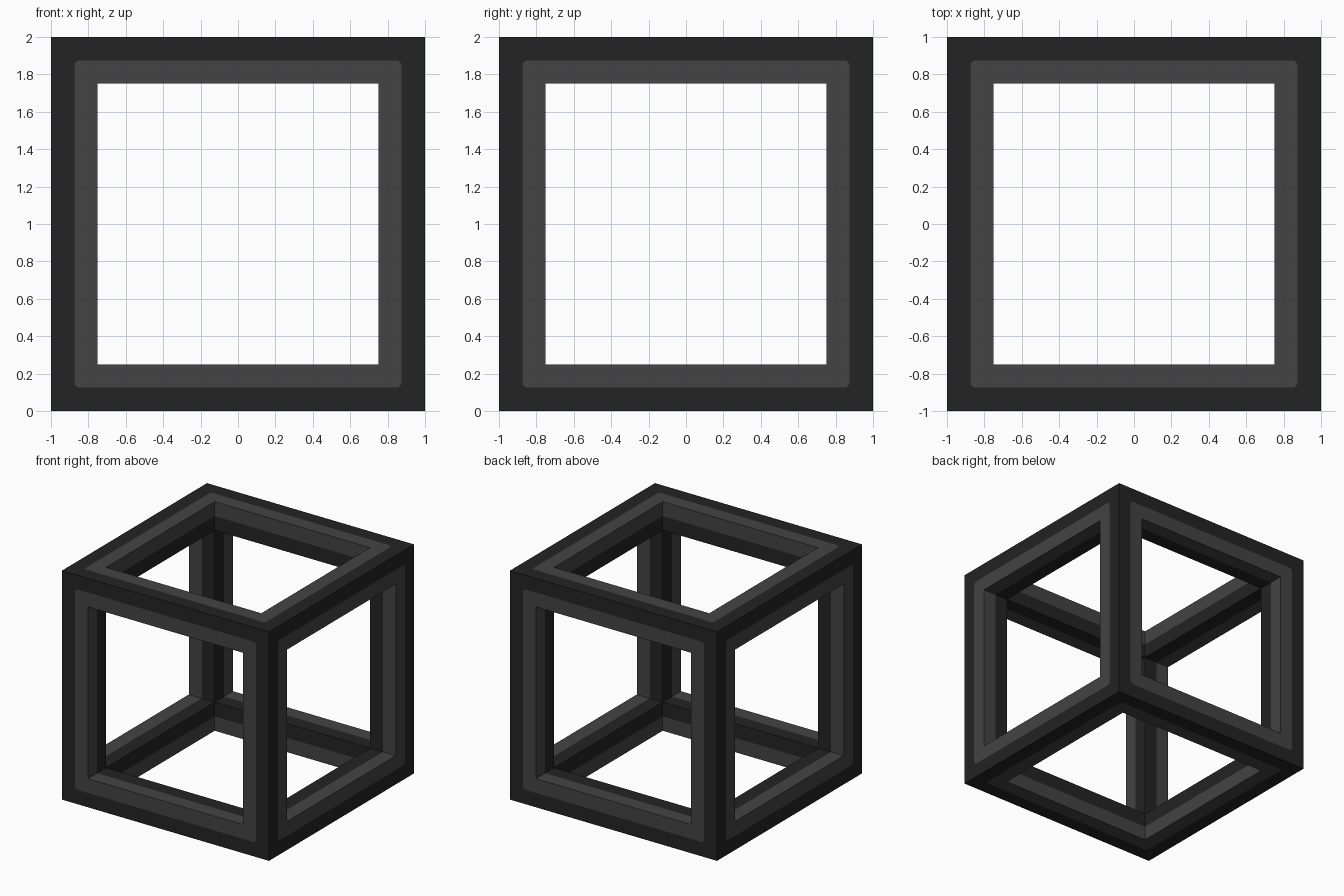
import bpy, bmesh, math
from mathutils import Matrix, Vector

if "Cube" in bpy.data.objects:
    bpy.data.objects.remove(bpy.data.objects["Cube"])


def material(name, value):
    m = bpy.data.materials.new(name)
    m.diffuse_color = (value, value, value, 1)
    m.use_nodes = True
    m.node_tree.nodes["Principled BSDF"].inputs["Base Color"].default_value = m.diffuse_color
    return m


def ring(half, radius, z, steps=4):
    """Rounded square loop, counter-clockwise, same point count for any radius."""
    pts = []
    for q in range(4):
        start = math.pi + q * math.pi / 2
        sx = -1 if q in (0, 3) else 1
        sy = -1 if q in (0, 1) else 1
        c = half - radius
        for s in range(steps + 1):
            a = start + s / steps * math.pi / 2
            pts.append(Vector((sx * c + radius * math.cos(a),
                               sy * c + radius * math.sin(a), z)))
    return pts


# One side of the frame: dark rim, light band, then the opening's walls
loops = [ring(1, 0, 1), ring(0.875, 0.03, 1), ring(0.75, 0, 1),
         ring(0.75, 0, 0.875), ring(0.75, 0, 0.75)]
band_colour = [0, 1, 1, 0]

# The six directions the side is turned to
quarter = math.pi / 2
turns = [Matrix.Rotation(k * quarter, 4, 'X') for k in range(4)]
turns += [Matrix.Rotation(k * quarter, 4, 'Y') for k in (1, -1)]

bm = bmesh.new()
for turn in turns:
    rows = [[bm.verts.new(turn @ p) for p in loop] for loop in loops]
    for outer, inner, colour in zip(rows, rows[1:], band_colour):
        n = len(outer)
        for i in range(n):
            j = (i + 1) % n
            f = bm.faces.new((outer[i], outer[j], inner[j], inner[i]))
            f.material_index = colour

# Weld sides together (also collapses the sharp corners) and stand on the floor
bmesh.ops.remove_doubles(bm, verts=bm.verts, dist=0.0005)
bmesh.ops.translate(bm, verts=bm.verts, vec=(0, 0, 1))

mesh = bpy.data.meshes.new("cube_frame")
bm.to_mesh(mesh)
bm.free()
mesh.materials.append(material("dark charcoal", 0.017))
mesh.materials.append(material("grey band", 0.057))
frame = bpy.data.objects.new("cube_frame", mesh)
bpy.context.collection.objects.link(frame)
